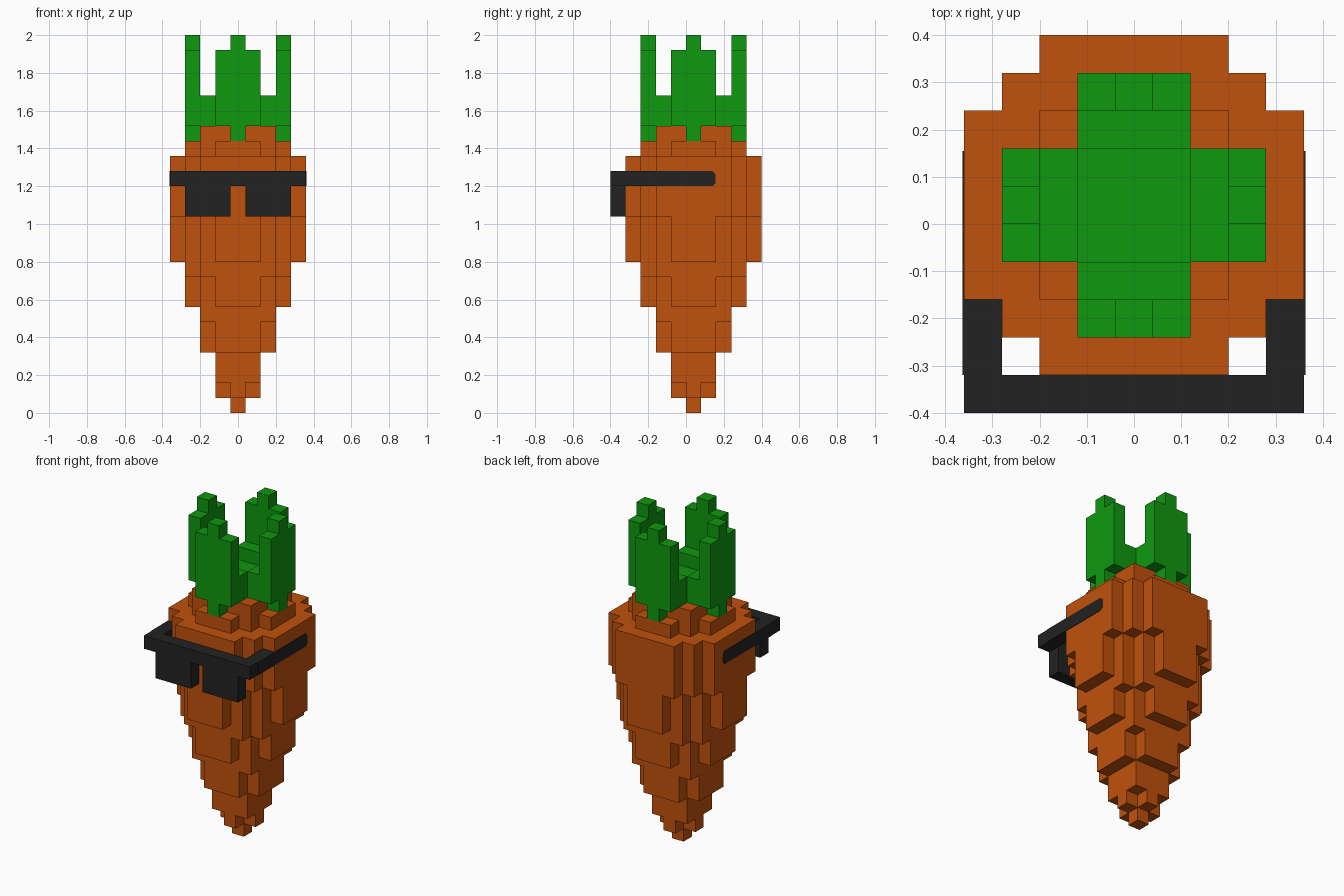
import bpy, bmesh, math
from mathutils import Matrix, Vector

if "Cube" in bpy.data.objects:
    bpy.data.objects.remove(bpy.data.objects["Cube"], do_unlink=True)

U = 0.08                                    # size of one block
CENTRE = Matrix.Translation((0, 0.04, 0))   # axis of the root and leaves


def material(name, rgb):
    m = bpy.data.materials.new(name)
    m.use_nodes = True
    col = (*rgb, 1.0)
    m.diffuse_color = col
    bsdf = m.node_tree.nodes["Principled BSDF"]
    bsdf.inputs["Base Color"].default_value = col
    bsdf.inputs["Roughness"].default_value = 0.9
    return m


ORANGE = material("carrot orange", (0.53, 0.083, 0.004))
GREEN = material("leaf green", (0.0045, 0.315, 0.005))
BLACK = material("glasses black", (0.016, 0.016, 0.016))


def prism(bm, points, direction):
    """Extrude a flat outline along a direction."""
    face = bm.faces.new([bm.verts.new(p) for p in points])
    new = bmesh.ops.extrude_face_region(bm, geom=[face], use_keep_orig=True)["geom"]
    bmesh.ops.translate(bm, vec=direction,
                        verts=[g for g in new if isinstance(g, bmesh.types.BMVert)])


def box(bm, x, y, z):
    prism(bm, [(x[0], y[0], z[0]), (x[1], y[0], z[0]), (x[1], y[1], z[0]), (x[0], y[1], z[0])],
          Vector((0, 0, z[1] - z[0])))


def finish(bm, name, mat, matrix=Matrix()):
    bmesh.ops.recalc_face_normals(bm, faces=bm.faces[:])
    bm.transform(matrix)
    me = bpy.data.meshes.new(name)
    bm.to_mesh(me)
    bm.free()
    me.materials.append(mat)
    ob = bpy.data.objects.new(name, me)
    bpy.context.collection.objects.link(ob)
    return ob


def stepped_outline(outer, inner):
    """Stair-stepped round outline: half width `outer`, flat side of half length `inner`."""
    quarter = [(outer, inner)]
    a, b = outer, inner
    while a > inner:
        a -= 1
        quarter.append((a, b))
        if a > inner - 0.1 and b < outer:
            b += 1
            quarter.append((a, b))
    pts = []
    for c, s in ((1, 0), (0, 1), (-1, 0), (0, -1)):
        pts += [(c * x - s * y, s * x + c * y) for x, y in quarter]
    return pts


# Root: stacked layers (bottom, top, half width, half length of flat side), in blocks
LAYERS = [(0, 1, 0.5, 0.5), (1, 2, 1.5, 0.5), (2, 4, 1.5, 1.5), (4, 6, 2.5, 1.5),
          (6, 7, 2.5, 2.5), (7, 9, 3.5, 1.5), (9, 10, 3.5, 2.5), (10, 13, 4.5, 1.5),
          (13, 17, 4.5, 2.5), (17, 18, 3.5, 1.5), (18, 19, 2.5, 2.5)]
bm = bmesh.new()
for z0, z1, outer, inner in LAYERS:
    prism(bm, [(x * U, y * U, z0 * U) for x, y in stepped_outline(outer, inner)],
          Vector((0, 0, (z1 - z0) * U)))
finish(bm, "carrot_root", ORANGE, CENTRE)

# Leaves: one upright blade with an inner shoulder, repeated on four sides
HALF = [(0.5, 18), (0.5, 19), (1.5, 19), (1.5, 24), (0.5, 24), (0.5, 25)]
blade = HALF + [(-x, z) for x, z in reversed(HALF)]
for i, side in enumerate(("front", "left", "back", "right")):
    bm = bmesh.new()
    prism(bm, [(x * U, -3.5 * U, z * U) for x, z in blade], Vector((0, U, 0)))
    box(bm, (-1.5 * U, 1.5 * U), (-2.5 * U, -1.5 * U), (19 * U, 21 * U))
    finish(bm, "leaf_" + side, GREEN, CENTRE @ Matrix.Rotation(i * math.pi / 2, 4, "Z"))

# Low middle of the leaf crown
bm = bmesh.new()
box(bm, (-1.5 * U, 1.5 * U), (-1.5 * U, 1.5 * U), (19 * U, 20 * U))
finish(bm, "leaf_crown", GREEN, CENTRE)

# Sunglasses: brow bar, lenses and temples
bm = bmesh.new()
box(bm, (-0.36, 0.36), (-0.40, -0.32), (1.20, 1.28))
finish(bm, "glasses_bar", BLACK)

TEMPLE = [(-0.32, 1.20), (0.14, 1.20), (0.155, 1.215), (0.155, 1.265), (0.14, 1.28), (-0.32, 1.28)]
for side, s in (("left", 1), ("right", -1)):
    bm = bmesh.new()
    box(bm, sorted((s * 0.04, s * 0.28)), (-0.40, -0.32), (1.04, 1.20))
    finish(bm, "lens_" + side, BLACK)
    bm = bmesh.new()
    prism(bm, [(s * 0.28, y, z) for y, z in TEMPLE], Vector((s * 0.083, 0, 0)))
    finish(bm, "temple_" + side, BLACK)
